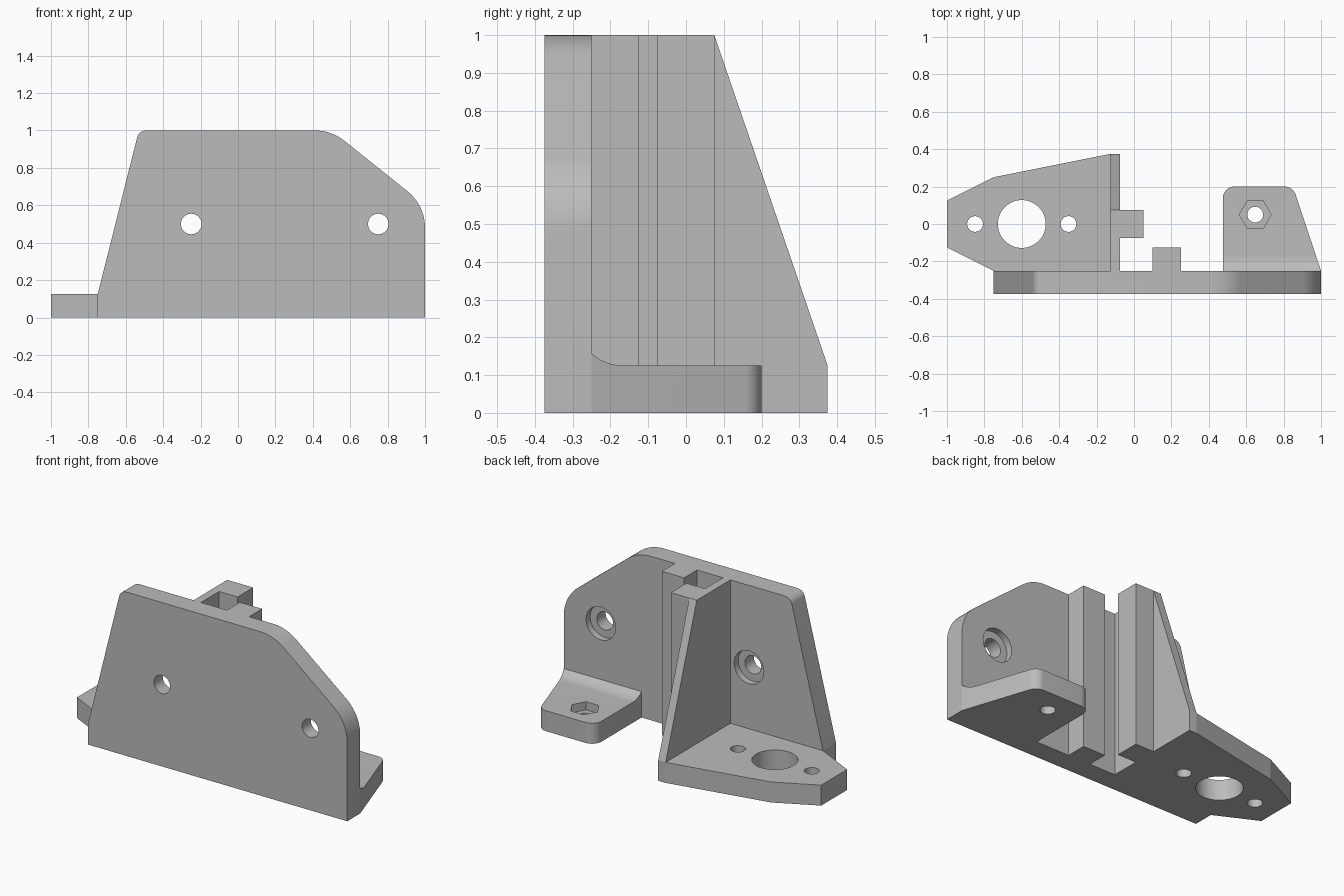
import bpy, bmesh, math
from mathutils import Vector

if "Cube" in bpy.data.objects:
    bpy.data.objects.remove(bpy.data.objects["Cube"], do_unlink=True)

grey = bpy.data.materials.new("plain_grey")
grey.use_nodes = True
COLOUR = (0.5, 0.5, 0.5, 1)
grey.diffuse_color = COLOUR
grey.node_tree.nodes["Principled BSDF"].inputs["Base Color"].default_value = COLOUR


def rounded(points, steps=12):
    """Replace each corner given as (a, b, radius) by a tangent arc."""
    out = []
    for i, p in enumerate(points):
        c = Vector(p[:2])
        if len(p) == 2:
            out.append(c)
            continue
        u = (Vector(points[i - 1][:2]) - c).normalized()
        v = (Vector(points[(i + 1) % len(points)][:2]) - c).normalized()
        half = u.angle(v) / 2
        centre = c + (u + v).normalized() * p[2] / math.sin(half)
        start = c + u * p[2] / math.tan(half) - centre
        end = c + v * p[2] / math.tan(half) - centre
        sweep = start.angle(end)
        for k in range(steps + 1):
            t = k / steps
            out.append(centre + (start * math.sin((1 - t) * sweep)
                                 + end * math.sin(t * sweep)) / math.sin(sweep))
    return out


def prism(name, points, axis, low, high):
    """Extrude a closed outline along one axis."""
    place = {"x": lambda p, d: (d, p[0], p[1]),
             "y": lambda p, d: (p[0], d, p[1]),
             "z": lambda p, d: (p[0], p[1], d)}[axis]
    pts = rounded(points)
    bm = bmesh.new()
    ends = [[bm.verts.new(place(p, d)) for p in pts] for d in (low, high)]
    bm.faces.new(ends[0])
    bm.faces.new(ends[1])
    for i in range(len(pts)):
        bm.faces.new((ends[0][i - 1], ends[0][i], ends[1][i], ends[1][i - 1]))
    bmesh.ops.recalc_face_normals(bm, faces=bm.faces)
    mesh = bpy.data.meshes.new(name)
    bm.to_mesh(mesh)
    bm.free()
    mesh.materials.append(grey)
    obj = bpy.data.objects.new(name, mesh)
    bpy.context.collection.objects.link(obj)
    return obj


def block(name, x0, x1, y0, y1):
    return prism(name, [(x0, y0), (x1, y0), (x1, y1), (x0, y1)], "z", 0, 1)


def hole(name, a, b, radius, axis, low, high, sides=48):
    ring = [(a + radius * math.cos(k * math.tau / sides),
             b + radius * math.sin(k * math.tau / sides)) for k in range(sides)]
    return prism(name, ring, axis, low, high)


def combine(target, tool, operation):
    bpy.ops.object.select_all(action="DESELECT")
    bpy.context.view_layer.objects.active = target
    target.select_set(True)
    mod = target.modifiers.new(operation, "BOOLEAN")
    mod.operation, mod.solver, mod.object = operation, "EXACT", tool
    bpy.ops.object.modifier_apply(modifier=mod.name)
    bpy.data.objects.remove(tool, do_unlink=True)


# Upright plate
bracket = prism("bracket", [(-0.75, 0), (1, 0), (1, 0.6, 0.25), (0.5, 1, 0.25),
                            (-0.53, 1, 0.05), (-0.75, 0.125)], "y", -0.375, -0.25)

# Wide base flange
flange = prism("base_flange", [(-0.75, -0.3), (-0.75, -0.25), (-1, -0.125), (-1, 0.125),
                               (-0.75, 0.25), (-0.125, 0.375), (-0.075, 0.375),
                               (-0.075, -0.3)], "z", 0, 0.125)

# Tapered rib and the two channel walls
rib = prism("tapered_rib", [(-0.3, 0), (0.375, 0), (0.375, 0.125), (0.075, 1), (-0.3, 1)],
            "x", -0.125, -0.075)
channel_lip = block("channel_lip", -0.1, 0.05, -0.075, 0.075)
channel_wall = block("channel_wall", 0.1, 0.25, -0.3, -0.125)

# Small foot with a curved root
foot = prism("small_foot", [(-0.3, 0), (0.25, 0), (0.25, 0.125), (-0.25, 0.125, 0.125),
                            (-0.3, 0.25)], "x", 0.4, 1.1)
outline = prism("foot_outline", [(0.475, -0.3), (1, -0.3), (1, -0.25), (0.85, 0.2, 0.0625),
                                 (0.475, 0.2, 0.0625)], "z", -0.1, 0.5)
combine(foot, outline, "INTERSECT")

for part in (flange, rib, channel_lip, channel_wall, foot):
    combine(bracket, part, "UNION")

# Plate holes with shallow recesses behind
for x in (-0.25, 0.75):
    combine(bracket, hole("plate_hole", x, 0.5, 0.055, "y", -0.5, -0.2), "DIFFERENCE")
    combine(bracket, hole("recess", x, 0.5, 0.1, "y", -0.29, -0.2), "DIFFERENCE")

# Flange holes
for x, radius in ((-0.85, 0.042), (-0.6, 0.128), (-0.35, 0.042)):
    combine(bracket, hole("flange_hole", x, 0, radius, "z", -0.1, 0.2), "DIFFERENCE")

# Foot hole with hexagonal nut pocket
combine(bracket, hole("foot_hole", 0.648, 0.05, 0.042, "z", -0.1, 0.2), "DIFFERENCE")
combine(bracket, hole("nut_pocket", 0.648, 0.05, 0.085, "z", 0.075, 0.2, 6), "DIFFERENCE")

bpy.ops.object.select_all(action="DESELECT")
bracket.select_set(True)
bpy.context.view_layer.objects.active = bracket
bpy.ops.object.shade_smooth_by_angle(angle=math.radians(10))
